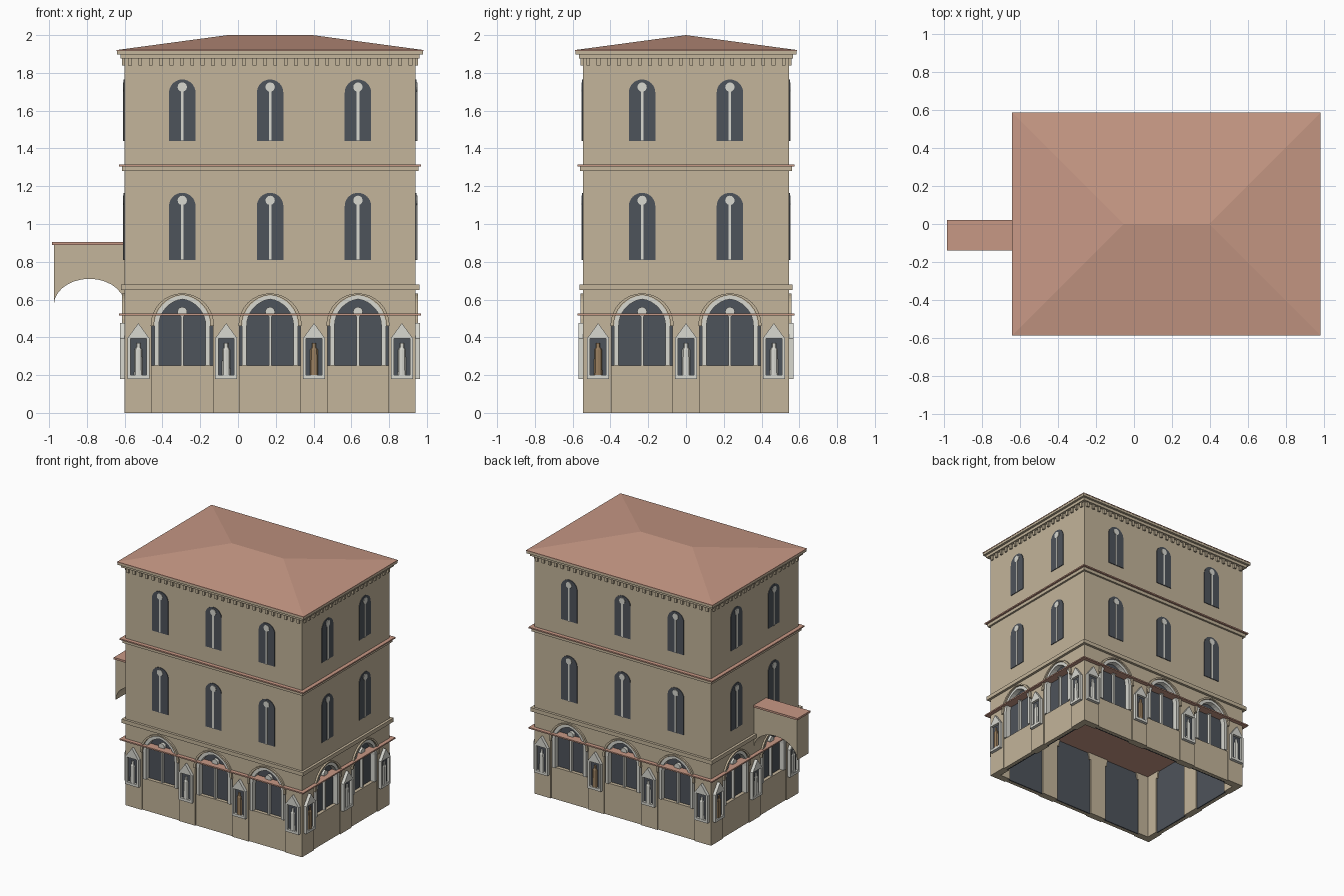
import bpy, bmesh, math
from mathutils import Matrix, Vector

cube = bpy.data.objects.get("Cube")
if cube:
    bpy.data.objects.remove(cube)


def material(name, rgb):
    m = bpy.data.materials.new(name)
    m.use_nodes = True
    col = [(c / 255) ** 2.2 for c in rgb] + [1]
    m.diffuse_color = col
    m.node_tree.nodes["Principled BSDF"].inputs["Base Color"].default_value = col
    return m


PLASTER = material("tan plaster", (194, 179, 153))
TILE = material("terracotta tile", (198, 151, 132))
STONE = material("pale stone", (215, 215, 207))
GLASS = material("dark glass", (79, 84, 91))
BRONZE = material("bronze", (152, 126, 95))

CX, HX, HY = 0.17, 0.77, 0.545      # centre and half size of the body
PITCH = 0.465                       # spacing of the bays
ORIGIN = Matrix.Translation((CX, 0, 0))


def finish(name, bm, mat):
    bmesh.ops.recalc_face_normals(bm, faces=bm.faces)
    mesh = bpy.data.meshes.new(name)
    bm.to_mesh(mesh)
    bm.free()
    mesh.materials.append(mat)
    ob = bpy.data.objects.new(name, mesh)
    bpy.context.collection.objects.link(ob)
    return ob


def prism(name, outlines, near, far, mat, frame):
    """Extrude (across, height) outlines outward from near to far."""
    bm = bmesh.new()
    for pts in outlines:
        face = bm.faces.new([bm.verts.new(frame @ Vector((u, -near, z))) for u, z in pts])
        new = bmesh.ops.extrude_face_region(bm, geom=[face])["geom"]
        push = frame.to_3x3() @ Vector((0, near - far, 0))
        bmesh.ops.translate(bm, vec=push, verts=[v for v in new if isinstance(v, bmesh.types.BMVert)])
    return finish(name, bm, mat)


def rect(u, half, z0, z1):
    return [(u - half, z0), (u + half, z0), (u + half, z1), (u - half, z1)]


def slab(name, z0, z1, over, mat):
    return prism(name, [rect(0, HX + over, z0, z1)], -HY - over, HY + over, mat, ORIGIN)


def arch(u, half, rise, spring, n=8):
    """Round or pointed arch line, from right to left."""
    c = (rise * rise - half * half) / (2 * half)
    r, end = half + c, math.atan2(rise, c)
    right = [(r * math.cos(end * i / n) - c, r * math.sin(end * i / n)) for i in range(n + 1)]
    line = right + [(-x, z) for x, z in reversed(right[:-1])]
    return [(u + x, spring + z) for x, z in line]


def disc(u, z, r, n=12):
    return [(u + r * math.cos(i * math.tau / n), z + r * math.sin(i * math.tau / n)) for i in range(n)]


def arch_ring(u, outer, inner, spring, base):
    a, b = arch(u, *outer, spring), arch(u, *inner, spring)
    return ([(u + outer[0], base)] + a + [(u - outer[0], base), (u - inner[0], base)]
            + b[::-1] + [(u + inner[0], base)])


def arcade(side, frame, half, bays):
    # Wall with arched openings down to the floor
    outline = [(-half, 0)]
    for u in bays:
        outline += [(u - 0.162, 0), (u - 0.162, 0.46)] + arch(u, 0.148, 0.163, 0.46)[::-1]
        outline += [(u + 0.162, 0.46), (u + 0.162, 0)]
    outline += [(half, 0), (half, 0.665), (-half, 0.665)]
    prism(side + "_arcade_wall", [outline], -0.055, 0, PLASTER, frame)
    # Low panels, glazing and tracery in the openings
    prism(side + "_low_panels", [rect(u, 0.162, 0, 0.25) for u in bays], -0.035, -0.008, PLASTER, frame)
    prism(side + "_arcade_glass", [rect(u, 0.17, 0, 0.64) for u in bays], -0.045, -0.036, GLASS, frame)
    prism(side + "_arch_frames", [arch_ring(u, (0.148, 0.163), (0.124, 0.142), 0.46, 0.25) for u in bays],
          -0.036, 0.004, STONE, frame)
    prism(side + "_arcade_mullions", [rect(u, 0.007, 0.25, 0.515) for u in bays], -0.036, -0.015, STONE, frame)
    prism(side + "_arcade_roundels", [disc(u, 0.535, 0.026) for u in bays], -0.036, -0.012, STONE, frame)
    prism(side + "_arch_hoods", [arch_ring(u, (0.167, 0.168), (0.15, 0.16), 0.465, 0.46) for u in bays],
          -0.01, 0.014, PLASTER, frame)


def upper_windows(side, frame, bays):
    for floor, sill, spring in (("middle", 0.81, 1.095), ("upper", 1.44, 1.695)):
        label = side + "_" + floor
        panes = [[(u - 0.07, sill), (u + 0.07, sill)] + arch(u, 0.07, 0.07, spring) for u in bays]
        prism(label + "_windows", panes, -0.002, 0.005, GLASS, frame)
        prism(label + "_mullions", [rect(u, 0.007, sill, spring + 0.02) for u in bays], 0, 0.009, STONE, frame)
        prism(label + "_roundels", [disc(u, spring + 0.03, 0.025) for u in bays], 0, 0.009, STONE, frame)


def statue(name, frame, u, mat):
    bm = bmesh.new()
    body = [(0.022, 0.2), (0.02, 0.335), (0.011, 0.347), (0.011, 0.37)]
    for (r0, z0), (r1, z1) in zip(body, body[1:]):
        place = frame @ Matrix.Translation((u, -0.012, (z0 + z1) / 2)) @ Matrix.Diagonal((1, 0.5, 1, 1))
        bmesh.ops.create_cone(bm, cap_ends=True, segments=8, radius1=r0, radius2=r1, depth=z1 - z0, matrix=place)
    finish(name, bm, mat)


def niches(side, frame, centres, bronze):
    parts = []
    for u in centres:
        parts += [rect(u - 0.05, 0.008, 0.18, 0.395), rect(u + 0.05, 0.008, 0.18, 0.395),
                  rect(u, 0.042, 0.18, 0.2), [(u - 0.058, 0.395), (u + 0.058, 0.395), (u, 0.475)]]
    prism(side + "_niche_frames", parts, -0.005, 0.024, STONE, frame)
    prism(side + "_niche_backs", [rect(u, 0.043, 0.2, 0.396) for u in centres], -0.002, 0.004, GLASS, frame)
    for i, u in enumerate(centres):
        statue(f"{side}_statue_{i + 1}", frame, u, BRONZE if i == bronze else STONE)


def dentils(side, frame, half):
    count = round(2 * half / 0.055)
    step = 2 * half / count
    prism(side + "_dentils", [rect(-half + step * (i + 0.5), 0.01, 1.84, 1.88) for i in range(count)],
          -0.005, 0.014, PLASTER, frame)


# Four faces: name, half length, distance from the centre, bays, index of the bronze statue
faces = [("front", HX, HY, 3, 2), ("right", HY, HX, 2, 0), ("back", HX, HY, 3, 1), ("left", HY, HX, 2, 0)]
for turn, (side, half, dist, count, bronze) in enumerate(faces):
    frame = ORIGIN @ Matrix.Rotation(turn * math.pi / 2, 4, "Z") @ Matrix.Translation((0, -dist, 0))
    bays = [PITCH * (i - (count - 1) / 2) for i in range(count)]
    arcade(side, frame, half, bays)
    upper_windows(side, frame, bays)
    niches(side, frame, [PITCH * (i - count / 2) for i in range(count + 1)], bronze)
    dentils(side, frame, half)

# Upper storeys, ledges and cornice
slab("upper_walls", 0.66, 1.885, 0, PLASTER)
slab("arcade_ledge", 0.515, 0.525, 0.03, TILE)
slab("first_string_course", 0.65, 0.68, 0.02, PLASTER)
slab("second_string_course", 1.28, 1.305, 0.015, PLASTER)
slab("middle_ledge", 1.305, 1.315, 0.03, TILE)
slab("lower_cornice", 1.875, 1.897, 0.022, PLASTER)
slab("upper_cornice", 1.897, 1.915, 0.04, PLASTER)

# Hipped roof
bm = bmesh.new()
ex, ey, ridge = HX + 0.042, HY + 0.042, HX - HY
base = [bm.verts.new((CX + x * ex, y * ey, 1.915)) for x, y in ((-1, -1), (1, -1), (1, 1), (-1, 1))]
eave = [bm.verts.new(v.co + Vector((0, 0, 0.006))) for v in base]
w, e = [bm.verts.new((CX + s * ridge, 0, 2)) for s in (-1, 1)]
bm.faces.new(base)
for i in range(4):
    j = (i + 1) % 4
    bm.faces.new((base[i], base[j], eave[j], eave[i]))
for loop in ((eave[0], eave[1], e, w), (eave[1], eave[2], e), (eave[2], eave[3], w, e), (eave[3], eave[0], w)):
    bm.faces.new(loop)
finish("hipped_roof", bm, TILE)

# Side bridge with an arched underside
world = Matrix.Identity(4)
x0, x1, mid = -0.975, -0.595, -0.787
under = [(mid + 0.188 * math.cos(a), 0.57 + 0.14 * math.sin(a)) for a in [math.pi * i / 14 for i in range(15)]]
prism("bridge", [[(x0, 0.89), (x1, 0.89)] + under], -0.01, 0.13, PLASTER, world)
prism("bridge_cap", [[(-0.985, 0.89), (x1, 0.89), (x1, 0.905), (-0.985, 0.905)]], -0.02, 0.14, TILE, world)
